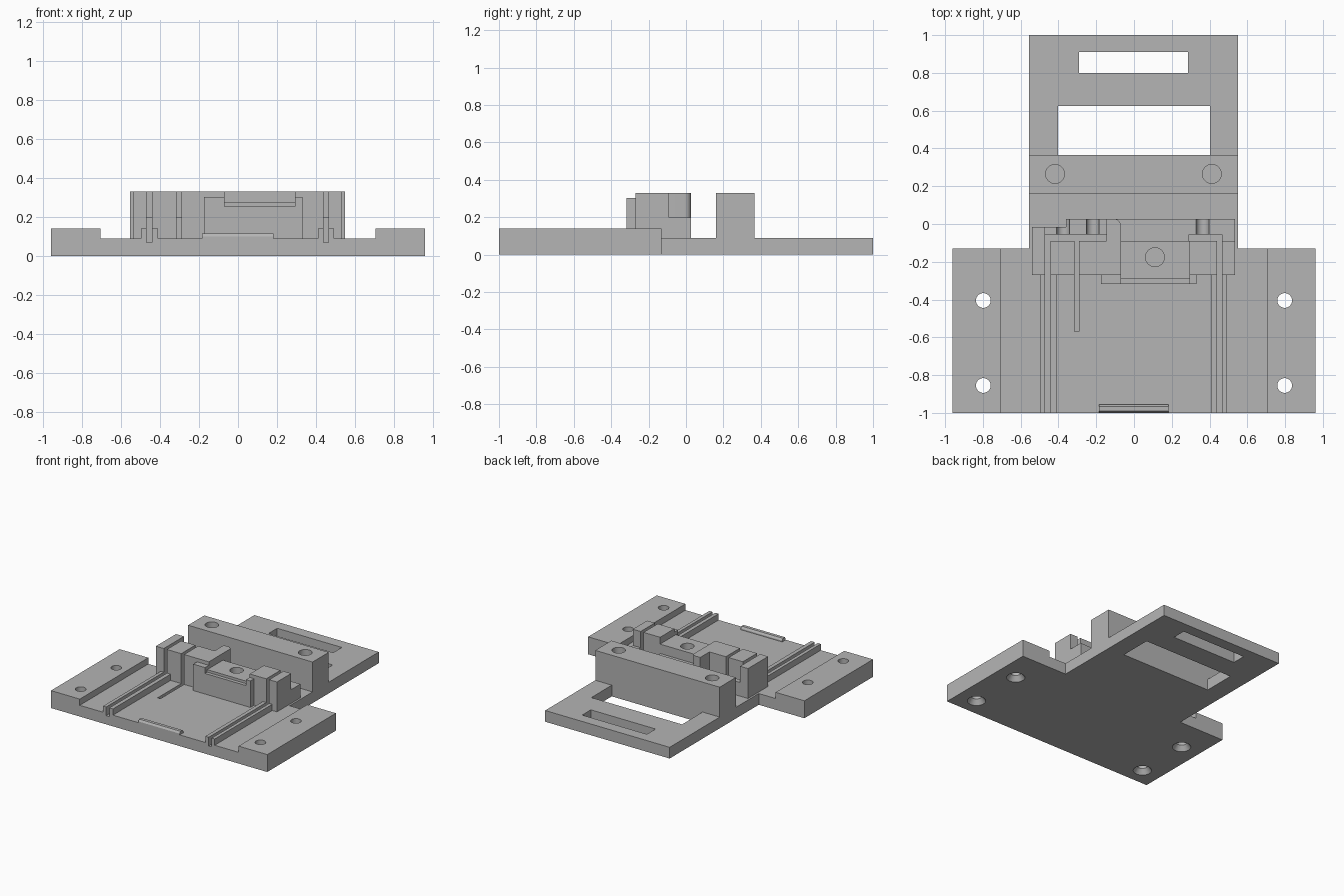
import bpy, bmesh, math
from mathutils import Vector

default = bpy.data.objects.get("Cube")
if default:
    bpy.data.objects.remove(default, do_unlink=True)

grey = bpy.data.materials.new("plain grey")
grey.use_nodes = True
colour = (0.46, 0.46, 0.46, 1)
grey.diffuse_color = colour
grey.node_tree.nodes["Principled BSDF"].inputs["Base Color"].default_value = colour


def finish(name, bm):
    bmesh.ops.recalc_face_normals(bm, faces=bm.faces)
    mesh = bpy.data.meshes.new(name)
    bm.to_mesh(mesh)
    bm.free()
    mesh.materials.append(grey)
    obj = bpy.data.objects.new(name, mesh)
    bpy.context.collection.objects.link(obj)
    return obj


def prism(name, outline, axis, lo, hi):
    """Extrude a 2D outline along x or z."""
    bm = bmesh.new()
    place = (lambda a, b: (lo, a, b)) if axis == "x" else (lambda a, b: (a, b, lo))
    face = bm.faces.new([bm.verts.new(place(a, b)) for a, b in outline])
    grown = bmesh.ops.extrude_face_region(bm, geom=[face])["geom"]
    shift = Vector((hi - lo, 0, 0) if axis == "x" else (0, 0, hi - lo))
    bmesh.ops.translate(bm, vec=shift, verts=[v for v in grown if isinstance(v, bmesh.types.BMVert)])
    return finish(name, bm)


def box(name, x0, x1, y0, y1, z0, z1):
    return prism(name, [(x0, y0), (x1, y0), (x1, y1), (x0, y1)], "z", z0, z1)


def cylinder(name, x, y, z0, z1, r0, r1=None, along_y=False):
    """Cylinder or cone along z, or along y when z0 is its centre height."""
    bm = bmesh.new()
    depth = z1 if along_y else z1 - z0
    bmesh.ops.create_cone(bm, cap_ends=True, segments=40, radius1=r0,
                          radius2=r0 if r1 is None else r1, depth=depth)
    obj = finish(name, bm)
    if along_y:
        obj.location = (x, y, z0)
        obj.rotation_euler.x = math.pi / 2
    else:
        obj.location = (x, y, (z0 + z1) / 2)
    return obj


def carve(obj, cutters):
    """Subtract the cutters, bake the result and discard them."""
    for cutter in cutters:
        cutter.hide_render = True
        mod = obj.modifiers.new("cut", "BOOLEAN")
        mod.operation, mod.solver, mod.object = "DIFFERENCE", "EXACT", cutter
    bpy.context.view_layer.update()
    graph = bpy.context.evaluated_depsgraph_get()
    mesh = bpy.data.meshes.new_from_object(obj.evaluated_get(graph))
    obj.modifiers.clear()
    obj.data = mesh
    for cutter in cutters:
        bpy.data.objects.remove(cutter, do_unlink=True)
    bpy.ops.object.select_all(action="DESELECT")
    obj.select_set(True)
    bpy.context.view_layer.objects.active = obj
    bpy.ops.object.shade_smooth_by_angle(angle=math.radians(30))


FLOOR, TOP, STEP = 0.09, 0.33, 0.2


def slots():
    """Card slots and the cross channels that join them."""
    low, high = 0.07, 0.4
    return [box("slot_cut", -0.47, -0.442, -1.1, -0.055, low, high),
            box("slot_cut", 0.44, 0.466, -1.1, -0.055, low, high),
            box("slot_cut", -0.315, -0.29, -0.57, -0.07, low, high),
            box("channel_cut", -0.46, -0.145, -0.09, -0.055, low, high),
            box("channel_cut", 0.29, 0.45, -0.09, -0.055, low, high)]


# Base plate with rear tongue and its two windows
outline = [(-0.705, -1), (0.705, -1), (0.705, -0.13), (0.55, -0.13),
           (0.55, 1), (-0.555, 1), (-0.555, -0.13), (-0.705, -0.13)]
plate = prism("base_plate", outline, "z", 0, FLOOR)
carve(plate, slots() + [box("window_cut", -0.403, 0.403, 0.365, 0.625, -0.1, 0.2),
                        box("window_cut", -0.29, 0.285, 0.8, 0.91, -0.1, 0.2)])

# Raised side pads with countersunk screw holes
for side, name in ((-1, "right"), (1, "left")):
    x0, x1 = sorted((side * 0.705, side * 0.96))
    pad = box(name + "_side_pad", x0, x1, -1, -0.13, 0, 0.14)
    holes = []
    for y in (-0.405, -0.855):
        holes.append(cylinder("hole_cut", side * 0.798, y, -0.1, 0.3, 0.039))
        holes.append(cylinder("sink_cut", side * 0.798, y, -0.01, 0.045, 0.075, 0.035))
    carve(pad, holes)

# Guide rails either side of the outer slots
for name, x0, x1 in (("right_outer_rail", -0.497, -0.47), ("right_inner_rail", -0.442, -0.41),
                     ("left_inner_rail", 0.41, 0.44), ("left_outer_rail", 0.466, 0.493)):
    box(name, x0, x1, -1, -0.27, FLOOR, 0.14)

# Front stop lip with a sloped inner edge
prism("front_lip", [(-1, FLOOR), (-0.955, FLOOR), (-0.955, 0.1), (-0.965, 0.115),
                    (-0.99, 0.115), (-1, 0.1)], "x", -0.185, 0.183)

# Rear wall with two blind holes
rear = box("rear_wall", -0.555, 0.55, 0.16, 0.365, FLOOR, TOP)
carve(rear, [cylinder("hole_cut", x, 0.265, 0.14, 0.4, 0.05) for x in (-0.418, 0.412)])

# Stepped front wall, slotted, with wire troughs and a central pocket
section = [(-0.27, FLOOR), (-0.27, TOP), (-0.09, TOP), (-0.09, STEP),
           (0.027, STEP), (0.027, FLOOR)]
wall = prism("front_wall", section, "x", -0.54, 0.535)


def pocket():
    return [box("pocket_cut", -0.07, 0.293, -0.29, -0.05, 0.275, 0.5),
            box("ledge_cut", -0.07, 0.293, -0.5, -0.29, 0.255, 0.5),
            cylinder("hole_cut", 0.111, -0.176, 0.14, 0.4, 0.05)]


troughs = [cylinder("trough_cut", x, 0.01, STEP, 0.14, 0.034, along_y=True)
           for x in (-0.375, -0.218, 0.363)]
carve(wall, slots() + pocket() + troughs +
      [box("corner_cut", -0.6, -0.36, -0.015, 0.1, 0.05, 0.4)])

# Thick front face of the pocket
face = box("pocket_front", -0.175, 0.332, -0.318, -0.268, FLOOR, 0.302)
carve(face, pocket())

# Tall posts standing on the step, one with a rounded corner
box("end_post", -0.54, -0.47, -0.09, -0.015, STEP, TOP)
r = 0.035
arc = [(-0.07 - r + r * math.cos(t * math.pi / 16), 0.027 - r + r * math.sin(t * math.pi / 16))
       for t in range(9)]
post = prism("rounded_post", [(-0.145, -0.09), (-0.07, -0.09)] + arc + [(-0.145, 0.027)],
             "z", STEP, TOP)
carve(post, [])
